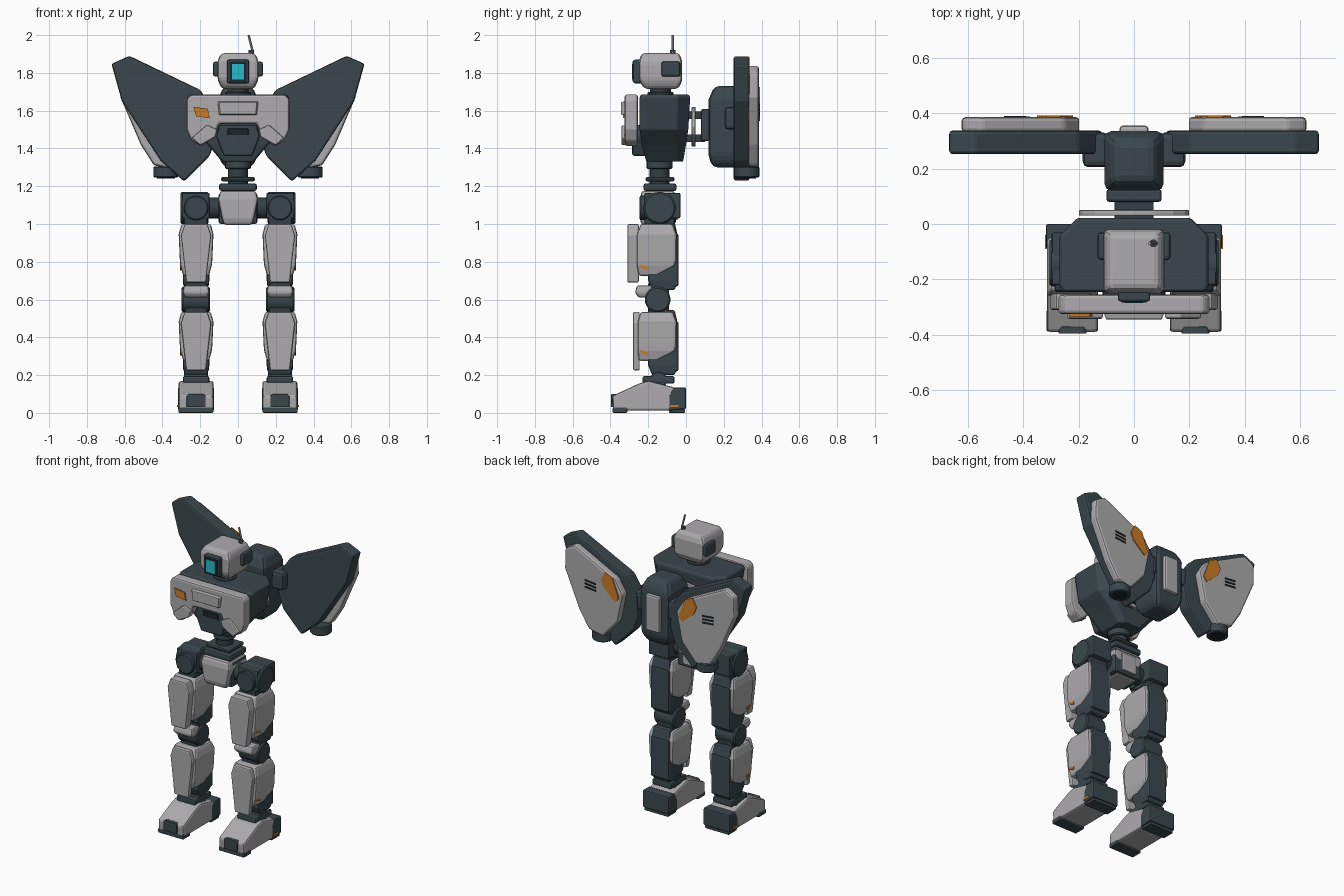
import bpy, bmesh, math
from mathutils import Vector

if "Cube" in bpy.data.objects:
    bpy.data.objects.remove(bpy.data.objects["Cube"])


def material(name, rgb):
    m = bpy.data.materials.new(name)
    m.diffuse_color = (*rgb, 1)
    m.use_nodes = True
    m.node_tree.nodes["Principled BSDF"].inputs["Base Color"].default_value = m.diffuse_color
    return m


LIGHT = material("light_grey", (0.42, 0.41, 0.42))
DARK = material("dark_slate", (0.043, 0.064, 0.073))
JOINT = material("joint_slate", (0.034, 0.05, 0.058))
BLACK = material("near_black", (0.012, 0.018, 0.022))
ORANGE = material("orange", (0.6, 0.2, 0.02))
CYAN = material("cyan", (0.02, 0.5, 0.6))


def finish(bm, name, mat, bevel=0.0, seg=2):
    bmesh.ops.recalc_face_normals(bm, faces=bm.faces)
    me = bpy.data.meshes.new(name)
    bm.to_mesh(me)
    bm.free()
    me.materials.append(mat)
    ob = bpy.data.objects.new(name, me)
    bpy.context.collection.objects.link(ob)
    if bevel:
        mod = ob.modifiers.new("bevel", 'BEVEL')
        mod.width, mod.segments = bevel, seg
        mod.limit_method, mod.angle_limit = 'ANGLE', math.radians(25)
    return ob


def skin(name, rings, mat, bevel=0.0, seg=2):
    """Closed solid through equal-length point rings."""
    bm = bmesh.new()
    vs = [[bm.verts.new(p) for p in r] for r in rings]
    n = len(rings[0])
    bm.faces.new(vs[0])
    bm.faces.new(vs[-1])
    for a, b in zip(vs, vs[1:]):
        for i in range(n):
            j = (i + 1) % n
            bm.faces.new((a[i], a[j], b[j], b[i]))
    return finish(bm, name, mat, bevel, seg)


def loft(name, rings, mat, bevel=0.0, s=1):
    """Stacked rectangles (z, x0, x1, y0, y1)."""
    return skin(name, [[(s * x0, y0, z), (s * x1, y0, z), (s * x1, y1, z), (s * x0, y1, z)]
                       for z, x0, x1, y0, y1 in rings], mat, bevel)


def box(name, x0, x1, y0, y1, z0, z1, mat, bevel=0.0, s=1):
    return loft(name, [(z0, x0, x1, y0, y1), (z1, x0, x1, y0, y1)], mat, bevel, s)


def front_plate(name, pts, y0, y1, mat, bevel=0.0, s=1):
    """Front outline (x, z) extruded along y."""
    return skin(name, [[(s * x, y, z) for x, z in pts] for y in (y0, y1)], mat, bevel)


def side_plate(name, pts, x0, x1, mat, bevel=0.0, s=1):
    """Side outline (y, z) extruded along x."""
    return skin(name, [[(s * x, y, z) for y, z in pts] for x in (x0, x1)], mat, bevel)


def cyl(name, a, b, r, mat, bevel=0.0, n=24, s=1):
    a, b = Vector((s * a[0], *a[1:])), Vector((s * b[0], *b[1:]))
    bm = bmesh.new()
    bmesh.ops.create_cone(bm, cap_ends=True, segments=n, radius1=r, radius2=r, depth=(b - a).length)
    bm.transform((b - a).to_track_quat('Z', 'Y').to_matrix().to_4x4())
    bmesh.ops.translate(bm, verts=bm.verts, vec=(a + b) / 2)
    ob = finish(bm, name, mat, bevel, 1)
    bpy.context.view_layer.objects.active = ob
    bpy.ops.object.select_all(action='DESELECT')
    ob.select_set(True)
    bpy.ops.object.shade_smooth_by_angle(angle=math.radians(30))
    return ob


def sym(half):
    """Complete a right-half outline across x = 0."""
    return half + [(-x, z) for x, z in reversed(half)]


# Head, visor, antenna
loft("head", [(1.715, -.085, .085, -.22, -.04), (1.76, -.108, .108, -.25, -.02),
              (1.86, -.11, .11, -.25, -.02), (1.905, -.09, .09, -.235, -.035)], LIGHT, .018)
box("visor_frame", -.058, .058, -.28, -.23, 1.745, 1.87, DARK, .01)
box("visor_recess", -.045, .045, -.283, -.275, 1.755, 1.86, BLACK)
box("visor_screen", -.033, .033, -.286, -.28, 1.765, 1.847, CYAN)
for s in (1, -1):
    box("ear_cover", .10, .132, -.13, -.03, 1.78, 1.86, DARK, .012, s)
cyl("antenna_base", (.07, -.07, 1.9), (.07, -.07, 1.92), .014, DARK, n=12)
cyl("antenna", (.08, -.07, 1.905), (.056, -.07, 2.0), .006, LIGHT, n=8)
cyl("neck", (0, -.135, 1.66), (0, -.135, 1.74), .055, JOINT)
cyl("neck_collar", (0, -.135, 1.67), (0, -.135, 1.70), .07, DARK, .006)

# Torso: chamfered stack tapering to the waist
def torso_ring(z, w, y0, y1, c):
    return [(-w + .01, y0, z), (w - .01, y0, z), (w, y0 + .02, z), (w, y1 - c, z),
            (w - c, y1, z), (-w + c, y1, z), (-w, y1 - c, z), (-w, y0 + .02, z)]
skin("torso", [torso_ring(1.33, .085, -.21, -.015, .03), torso_ring(1.42, .16, -.235, 0, .04),
               torso_ring(1.50, .24, -.245, .012, .06), torso_ring(1.67, .27, -.245, .022, .065),
               torso_ring(1.685, .26, -.24, .015, .06)], DARK, .006)
front_plate("chest_armor", sym([(.1, 1.53), (.125, 1.47), (.19, 1.41), (.245, 1.44),
                                (.272, 1.5), (.272, 1.66), (.25, 1.685)]), -.325, -.255, LIGHT, .012)
skin("chest_center_plate", [[(x, -.32, z) for x, z in sym([(.1, 1.575), (.11, 1.65)])],
                            [(x, -.345 - (.02 if abs(x) < .01 else 0), z) for x, z in
                             sym([(.095, 1.58), (.1, 1.645)])]], LIGHT, .005)
front_plate("chest_marking", [(-.235, 1.62), (-.16, 1.61), (-.15, 1.56), (-.222, 1.57)],
            -.333, -.324, ORANGE)
front_plate("abdomen", sym([(.075, 1.36), (.115, 1.46), (.1, 1.525)]), -.285, -.2, DARK, .012)
box("abdomen_vent", -.055, .055, -.292, -.28, 1.47, 1.505, BLACK, .003)
for s in (1, -1):
    front_plate("chest_pod", [(.11, 1.5), (.165, 1.525), (.245, 1.455), (.2, 1.415), (.12, 1.46)],
                -.342, -.3, LIGHT, .008, s)

# Waist and pelvis
cyl("waist_upper", (0, -.14, 1.29), (0, -.14, 1.34), .068, DARK, .006)
cyl("waist_core", (0, -.14, 1.17), (0, -.14, 1.30), .052, JOINT)
box("waist_ring_top", -.09, .09, -.215, -.06, 1.225, 1.25, DARK, .012)
box("waist_ring", -.1, .1, -.225, -.05, 1.175, 1.215, DARK, .012)
loft("pelvis", [(.995, -.075, .075, -.235, -.07), (1.03, -.085, .085, -.245, -.06),
                (1.13, -.105, .105, -.245, -.05), (1.175, -.095, .095, -.235, -.06)], LIGHT, .014)
box("pelvis_side_band", -.102, .102, -.21, -.054, 1.0, 1.165, DARK, .012)
box("pelvis_back_panel", -.055, .055, -.06, -.044, 1.02, 1.14, LIGHT, .008)


def limb(part, s, top, armor_low, plate_low, core_low, py0, py1):
    """Leg segment: dark core, wrapping armor, tapered shin guard, marking."""
    c = .222
    h = top - armor_low
    loft(part + "_core", [(core_low, c - .06, c + .06, -.18, -.06), (core_low + .05, c - .07, c + .07, -.2, -.042),
                          (top - .07, c - .07, c + .07, -.2, -.042), (top + .01, c - .06, c + .06, -.19, -.06)],
         DARK, .01, s)
    loft(part + "_armor", [(armor_low, c - .068, c + .068, -.25, -.16),
                           (armor_low + .2 * h, c - .083, c + .083, py1, -.06),
                           (armor_low + .3 * h, c - .086, c + .086, py1, -.052),
                           (top - .2 * h, c - .092, c + .092, py1, -.05),
                           (top, c - .078, c + .078, -.24, -.07)], LIGHT, .012, s)
    front_plate(part + "_front_plate", [(c - .06, top), (c + .06, top), (c + .08, top - .06),
                (c + .052, plate_low), (c - .052, plate_low), (c - .08, top - .06)], py0, py1 + .01, LIGHT, .008, s)
    # Rear cover
    box(part + "_back_plate", c - .068, c + .068, -.08, -.04, core_low + .02, top - .05, DARK, .01, s)
    side_plate(part + "_marking", [(-.245, armor_low + .045), (-.205, armor_low + .03),
               (-.2, armor_low + .045), (-.24, armor_low + .06)], c + .06, c + .084, ORANGE, 0, s)


for s in (1, -1):
    # Hip
    cyl("hip_axle", (.08, -.14, 1.085), (.17, -.14, 1.085), .055, JOINT, s=s)
    cyl("hip_disc", (.155, -.14, 1.085), (.305, -.14, 1.085), .085, DARK, .008, s=s)
    box("hip_block", .15, .297, -.22, -.03, 1.03, 1.165, DARK, .008, s)
    cyl("hip_front_cap", (.222, -.245, 1.085), (.222, -.2, 1.085), .065, DARK, .006, s=s)
    box("hip_lower", .16, .285, -.22, -.06, .98, 1.06, JOINT, .01, s)
    limb("thigh", s, 1.0, .725, .69, .65, -.31, -.26)
    # Knee
    cyl("knee_joint", (.148, -.15, .6), (.298, -.15, .6), .068, DARK, .008, s=s)
    box("knee_link", .165, .28, -.2, -.09, .52, .69, JOINT, .01, s)
    loft("knee_cap", [(.61, .165, .28, -.25, -.19), (.635, .152, .292, -.27, -.18),
                      (.675, .158, .286, -.26, -.18)], LIGHT, .01, s)
    limb("shin", s, .535, .275, .225, .2, -.28, -.255)
    # Ankle and foot
    cyl("ankle_joint", (.158, -.145, .175), (.287, -.145, .175), .045, DARK, .005, s=s)
    box("ankle_cuff", .152, .292, -.23, -.06, .155, .195, DARK, .01, s)
    side_plate("foot", [(-.385, .012), (-.39, .09), (-.25, .155), (-.2, .17), (-.06, .135),
                        (-.04, .012)], .13, .314, LIGHT, .012, s)
    side_plate("heel", [(-.09, .012), (-.09, .09), (-.065, .135), (0, .135), (0, .02)],
               .126, .318, DARK, .008, s)
    front_plate("toe_plate", [(.172, .03), (.172, .09), (.182, .1), (.262, .1), (.272, .09), (.272, .03)],
                -.396, -.37, DARK, .003, s)
    box("toe_sole", .13, .316, -.388, -.31, 0, .03, DARK, .006, s)
    box("heel_sole", .135, .31, -.09, -.005, 0, .02, DARK, .004, s)
    box("heel_marking", .315, .322, -.09, -.04, .03, .042, ORANGE, 0, s)

# Back mount and backpack
skin("back_mount_plate", [[(.2 * math.cos(i * math.tau / 16), y, 1.515 + .105 * math.sin(i * math.tau / 16))
                           for i in range(16)] for y in (.03, .05)], LIGHT, .004)
for z in (1.455, 1.575):
    box("mount_bar", -.07, .07, 0, .1, z - .02, z + .02, JOINT)
box("mount_block", -.1, .1, .08, .125, 1.44, 1.61, DARK, .01)
loft("backpack", [(1.3, -.075, .075, .14, .30), (1.36, -.105, .105, .12, .335),
                  (1.66, -.107, .107, .12, .335), (1.73, -.075, .075, .15, .30)], DARK, .025)
box("backpack_panel", -.052, .052, .32, .355, 1.4, 1.64, LIGHT, .012)

# Wing binders
wing = [(.575, 1.89), (.67, 1.848), (.615, 1.65), (.41, 1.335), (.285, 1.225),
        (.15, 1.36), (.115, 1.46), (.125, 1.6), (.2, 1.71)]
cover = [(.55, 1.84), (.62, 1.80), (.622, 1.67), (.515, 1.42), (.445, 1.31),
         (.34, 1.29), (.235, 1.41), (.195, 1.6), (.25, 1.69)]
for s in (1, -1):
    box("wing_joint", .09, .185, .205, .33, 1.5, 1.62, DARK, .02, s)
    front_plate("wing_slab", wing, .252, .337, DARK, .012, s)
    front_plate("wing_cover", cover, .33, .386, LIGHT, .014, s)
    front_plate("wing_marking", [(.32, 1.725), (.35, 1.67), (.33, 1.62), (.245, 1.545), (.22, 1.575),
                                 (.265, 1.7)], .384, .392, ORANGE, 0, s)
    for i in range(3):
        z = 1.575 + i * .022
        front_plate("wing_vent", [(.39, z), (.47, z + .008), (.47, z + .018), (.39, z + .01)],
                    .384, .39, BLACK, 0, s)
    # Thruster under each wing
    cyl("thruster", (.382, .322, 1.245), (.382, .322, 1.305), .066, DARK, .006, s=s)
    cyl("thruster_nozzle", (.382, .322, 1.242), (.382, .322, 1.25), .048, BLACK, s=s)
